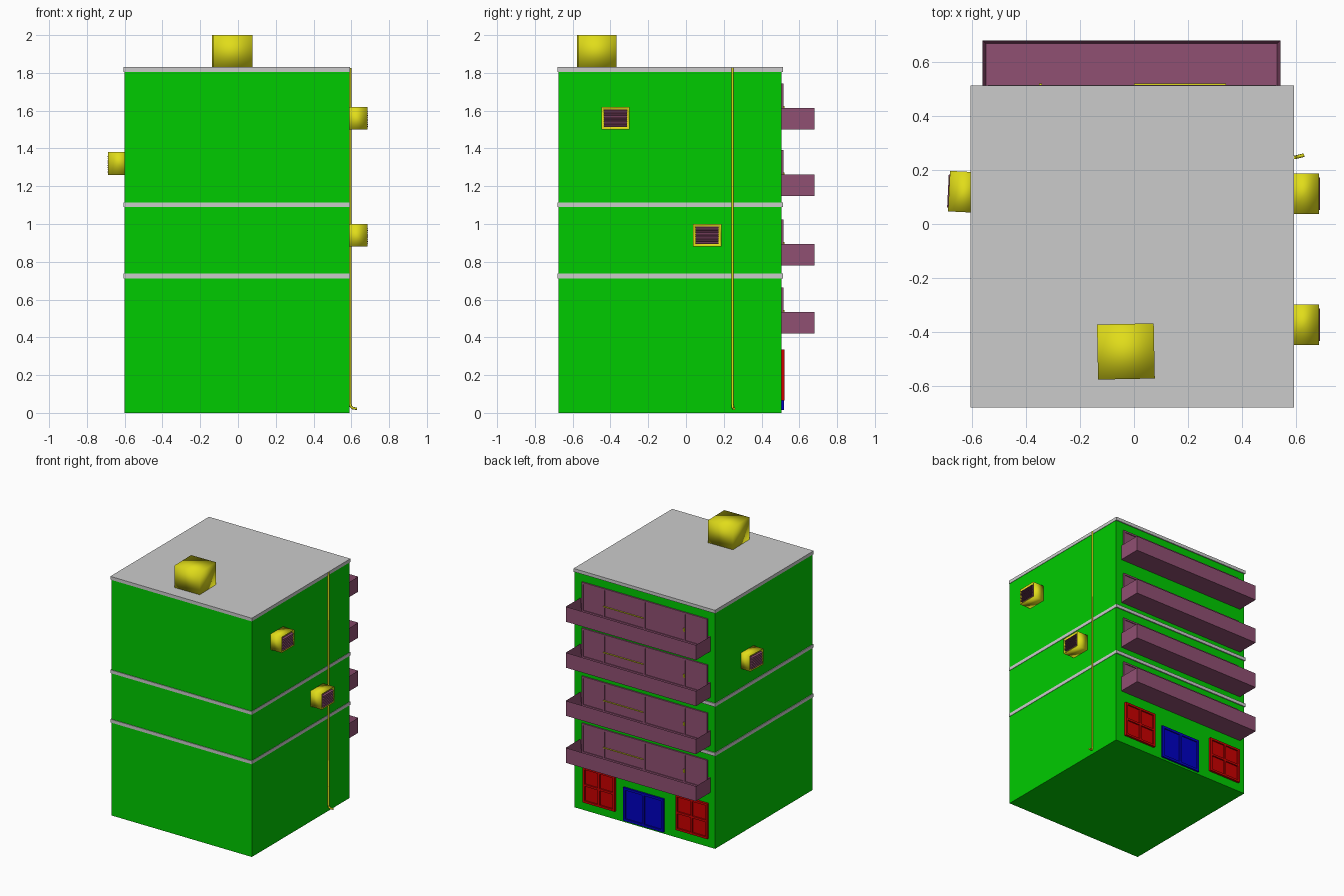
import bpy, bmesh, math
from mathutils import Matrix, Vector

if "Cube" in bpy.data.objects:
    bpy.data.objects.remove(bpy.data.objects["Cube"])


def material(name, rgb):
    m = bpy.data.materials.new(name)
    m.diffuse_color = (*rgb, 1)
    m.use_nodes = True
    m.node_tree.nodes["Principled BSDF"].inputs["Base Color"].default_value = m.diffuse_color
    return m


GREEN = material("green", (0.0, 0.60, 0.0))
YELLOW = material("yellow", (0.75, 0.72, 0.01))
PURPLE = material("purple", (0.28, 0.08, 0.17))
RED = material("red", (0.60, 0.0, 0.0))
BLUE = material("blue", (0.0, 0.0, 0.55))


def add_box(bm, x0, x1, y0, y1, z0, z1):
    mat = (Matrix.Translation(((x0 + x1) / 2, (y0 + y1) / 2, (z0 + z1) / 2))
           @ Matrix.Diagonal((x1 - x0, y1 - y0, z1 - z0, 1)))
    return bmesh.ops.create_cube(bm, size=1, matrix=mat)["verts"]


def finish(name, bm, mat=None, smooth=False):
    me = bpy.data.meshes.new(name)
    bm.to_mesh(me)
    bm.free()
    ob = bpy.data.objects.new(name, me)
    bpy.context.collection.objects.link(ob)
    if mat:
        me.materials.append(mat)
    for p in me.polygons:
        p.use_smooth = smooth
    return ob


def box(name, dims, mat=None, smooth=False):
    bm = bmesh.new()
    add_box(bm, *dims)
    return finish(name, bm, mat, smooth)


WALL = 0.505  # plane of the balcony side


def framed(name, xs, zs, depth, bar, mat):
    """Window or door: thin pane plus a bar on every x and z division."""
    bm = bmesh.new()
    add_box(bm, xs[0], xs[-1], WALL - 0.005, WALL + depth * 0.4, zs[0], zs[-1])
    for vals, vertical in ((xs, True), (zs, False)):
        for i, v in enumerate(vals):
            a, b = v - bar / 2, v + bar / 2
            if i == 0:
                a, b = v, v + bar
            elif i == len(vals) - 1:
                a, b = v - bar, v
            y = (WALL - 0.005, WALL + depth)
            if vertical:
                add_box(bm, a, b, *y, zs[0], zs[-1])
            else:
                add_box(bm, xs[0] + bar, xs[-1] - bar, *y, a, b)
    return finish(name, bm, mat)


# Main block and the ledges around it
box("building_body", (-0.60, 0.59, -0.675, WALL, 0, 1.81), GREEN)
for i, z in enumerate((0.712, 1.09, 1.805)):
    box(f"ledge_{i}", (-0.605, 0.593, -0.68, 0.513, z, z + 0.025))

# Ground floor windows and double door
for i, x in enumerate((-0.545, 0.24)):
    framed(f"ground_window_{i}", (x, x + 0.135, x + 0.27),
           (0.065, 0.20, 0.335), 0.017, 0.016, RED)
framed("entrance_door", (-0.17, 0.0, 0.17), (0.015, 0.27), 0.014, 0.018, BLUE)

# Four floors of balconies with glazing behind
for i, z in enumerate((0.42, 0.78, 1.148, 1.50)):
    bm = bmesh.new()
    v = add_box(bm, -0.56, 0.542, WALL, 0.68, z, z + 0.115)
    top = max(bm.faces, key=lambda f: f.calc_center_median().z)
    bmesh.ops.inset_individual(bm, faces=[top], thickness=0.017)
    bmesh.ops.translate(bm, verts=top.verts, vec=(0, 0, -0.098))
    # open the tray against the wall
    for vert in top.verts:
        if vert.co.y < 0.55:
            vert.co.y = WALL + 0.001
    for vert in bm.verts:
        if vert not in top.verts and vert.co.y < 0.53 and abs(vert.co.x) < 0.535 and vert.co.z > z + 0.1:
            vert.co.y = WALL + 0.001
    finish(f"balcony_{i}", bm, PURPLE)
    framed(f"balcony_glazing_{i}", (-0.54, -0.345, -0.005, 0.335, 0.525),
           (z + 0.017, z + 0.245), 0.010, 0.014, PURPLE)
    # sliding door track and handle
    bm = bmesh.new()
    add_box(bm, 0.0, 0.34, WALL + 0.01, WALL + 0.016, z + 0.106, z + 0.112)
    add_box(bm, -0.352, -0.34, WALL + 0.01, WALL + 0.016, z + 0.10, z + 0.125)
    finish(f"door_hardware_{i}", bm, YELLOW)


def air_unit(name, loc, angle):
    """Wall unit facing local +x, with a recessed louvred grille."""
    bm = bmesh.new()
    add_box(bm, -0.01, 0.093, -0.075, 0.075, -0.06, 0.06)
    face = max(bm.faces, key=lambda f: f.calc_center_median().x)
    bmesh.ops.inset_individual(bm, faces=[face], thickness=0.013)
    bmesh.ops.translate(bm, verts=face.verts, vec=(-0.012, 0, 0))
    parts = [finish(name, bm, YELLOW, True)]
    bm = bmesh.new()
    add_box(bm, 0.078, 0.084, -0.06, 0.06, -0.046, 0.046)
    for k in range(8):
        z = -0.041 + k * 0.0117
        for vert in add_box(bm, 0.083, 0.097, -0.061, 0.061, z - 0.002, z + 0.002):
            if vert.co.x > 0.09:
                vert.co.z -= 0.004
    parts.append(finish(name + "_louvres", bm, PURPLE))
    for ob in parts:
        ob.location = loc
        ob.rotation_euler.z = angle


# Air units on the side walls
air_unit("air_unit_right_upper", (0.592, -0.373, 1.56), 0)
air_unit("air_unit_right_lower", (0.592, 0.112, 0.94), 0)
air_unit("air_unit_left", (-0.592, 0.117, 1.32), math.pi - 0.05)

# Roof unit, slightly turned
roof = box("roof_unit", (-0.105, 0.105, -0.102, 0.102, 0, 0.172), YELLOW, True)
roof.location = (-0.03, -0.472, 1.828)
roof.rotation_euler.z = 0.02

# Drain pipe with a kicked-out foot
cu = bpy.data.curves.new("drain_pipe", "CURVE")
cu.dimensions = "3D"
cu.bevel_depth = 0.007
cu.bevel_resolution = 1
cu.use_fill_caps = True
path = [(0.594, 0.246, 1.825), (0.594, 0.246, 0.05), (0.597, 0.247, 0.034),
        (0.606, 0.249, 0.025), (0.629, 0.255, 0.022)]
sp = cu.splines.new("POLY")
sp.points.add(len(path) - 1)
for p, co in zip(sp.points, path):
    p.co = (*co, 1)
cu.materials.append(YELLOW)
pipe = bpy.data.objects.new("drain_pipe", cu)
bpy.context.collection.objects.link(pipe)
